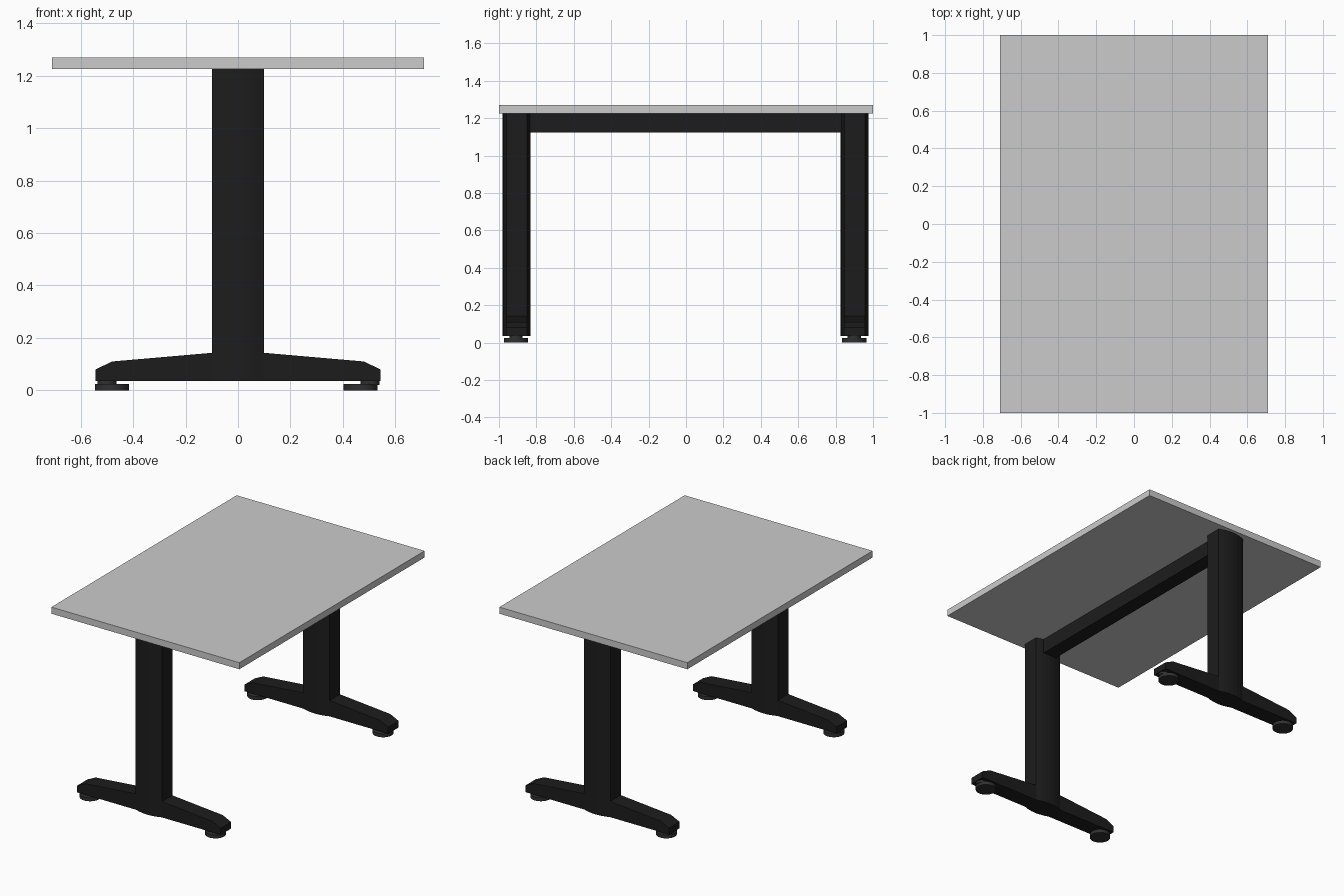
import bpy, bmesh, math
from mathutils import Vector

if "Cube" in bpy.data.objects:
    bpy.data.objects.remove(bpy.data.objects["Cube"])


def material(name, v):
    m = bpy.data.materials.new(name)
    m.diffuse_color = (v, v, v, 1)
    m.use_nodes = True
    m.node_tree.nodes["Principled BSDF"].inputs["Base Color"].default_value = m.diffuse_color
    return m


BLACK = material("black_metal", 0.012)
RUBBER = material("dark_rubber", 0.03)


def prism(name, pts, depth, mat=None):
    """Solid made by sweeping a 3D outline along the depth vector."""
    bm = bmesh.new()
    face = bm.faces.new([bm.verts.new(p) for p in pts])
    new = bmesh.ops.extrude_face_region(bm, geom=[face])["geom"]
    bmesh.ops.translate(bm, vec=Vector(depth),
                        verts=[v for v in new if isinstance(v, bmesh.types.BMVert)])
    bmesh.ops.recalc_face_normals(bm, faces=bm.faces)
    me = bpy.data.meshes.new(name)
    bm.to_mesh(me)
    bm.free()
    ob = bpy.data.objects.new(name, me)
    bpy.context.collection.objects.link(ob)
    if mat:
        me.materials.append(mat)
    return ob


def box(name, x, y, z0, z1, mat=None):
    return prism(name, [(-x, -y, z0), (x, -y, z0), (x, y, z0), (-x, y, z0)],
                 (0, 0, z1 - z0), mat)


def disc(name, x, y, r, z0, z1):
    bpy.ops.mesh.primitive_cylinder_add(vertices=32, radius=r, depth=z1 - z0,
                                        location=(x, y, (z0 + z1) / 2))
    ob = bpy.context.object
    ob.name = name
    ob.data.materials.append(RUBBER)
    bpy.ops.object.shade_smooth_by_angle(angle=math.radians(40))


# Tabletop and the beam under it
box("tabletop", 0.71, 1.0, 1.225, 1.27)
box("cross_beam", 0.05, 0.835, 1.125, 1.225, BLACK)

# Column section: flat sides, shallow bowed front and back
N = 6
bow = [(0.1 - 0.2 * i / N, 0.055 + 0.02 * (1 - (1 - 2 * i / N) ** 2)) for i in range(N + 1)]
section = bow + [(-x, -y) for x, y in bow]

# Foot side profile, mirrored in x
half = [(0.543, 0.035), (0.543, 0.08), (0.48, 0.11), (0.1, 0.143)]
profile = half + [(-x, z) for x, z in reversed(half)]

for side, cy in (("front", -0.906), ("back", 0.902)):
    prism(f"{side}_column", [(x, cy + y, 0.035) for x, y in section], (0, 0, 1.19), BLACK)
    prism(f"{side}_foot", [(x, cy - 0.056, z) for x, z in profile], (0, 0.112, 0), BLACK)
    # Levelling pads and their stems
    for end, px, sx in (("left", -0.481, -0.5), ("right", 0.467, 0.503)):
        disc(f"{side}_{end}_pad", px, cy - 0.003, 0.065, 0.0, 0.024)
        disc(f"{side}_{end}_stem", sx, cy - 0.003, 0.036, 0.02, 0.04)
